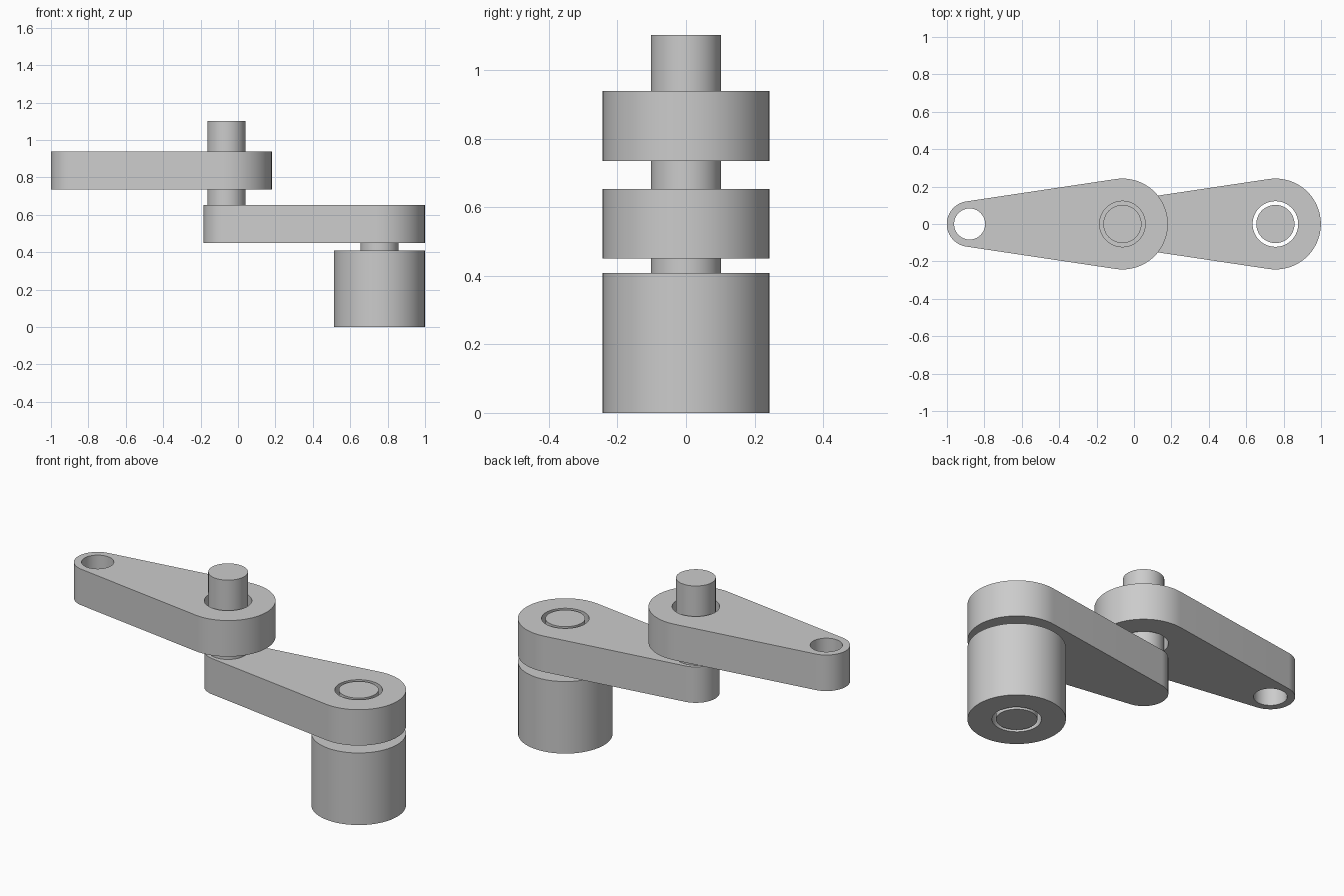
import bpy, bmesh, math
from mathutils import Vector

cube = bpy.data.objects.get("Cube")
if cube:
    bpy.data.objects.remove(cube, do_unlink=True)

steel = bpy.data.materials.new("grey_metal")
steel.use_nodes = True
GREY = (0.6, 0.6, 0.6, 1)
steel.diffuse_color = GREY
steel.node_tree.nodes["Principled BSDF"].inputs["Base Color"].default_value = GREY

# Shared dimensions
BASE_X, JOINT_X, TIP_X = 0.756, -0.062, -0.879
BIG_R, SMALL_R = 0.243, 0.122
BORE_R, SHAFT_R, TIP_HOLE_R = 0.122, 0.102, 0.083


def arc(cx, r, start, end, n):
    return [(cx + r * math.cos(start + (end - start) * i / n),
             r * math.sin(start + (end - start) * i / n)) for i in range(n + 1)]


def circle(cx, r, n=64):
    return arc(cx, r, 0, 2 * math.pi, n)[:-1]


def arm_outline(big_x, small_x):
    """Two round ends joined by their tangent lines."""
    t = math.acos((BIG_R - SMALL_R) / (big_x - small_x))
    a = math.pi - t
    return arc(big_x, BIG_R, -a, a, 48) + arc(small_x, SMALL_R, a, 2 * math.pi - a, 32)


def plate(name, loops, z0, z1):
    """Extrude an outline, with any further loops as through holes."""
    bm = bmesh.new()
    edges = []
    for loop in loops:
        vs = [bm.verts.new((x, y, z0)) for x, y in loop]
        edges += [bm.edges.new((vs[i - 1], vs[i])) for i in range(len(vs))]
    bmesh.ops.triangle_fill(bm, edges=edges, use_beauty=True, normal=Vector((0, 0, -1)))
    ext = bmesh.ops.extrude_face_region(bm, geom=bm.faces[:], use_keep_orig=True)
    top = [g for g in ext["geom"] if isinstance(g, bmesh.types.BMVert)]
    bmesh.ops.translate(bm, verts=top, vec=(0, 0, z1 - z0))
    bmesh.ops.recalc_face_normals(bm, faces=bm.faces[:])
    mesh = bpy.data.meshes.new(name)
    bm.to_mesh(mesh)
    bm.free()
    mesh.materials.append(steel)
    obj = bpy.data.objects.new(name, mesh)
    bpy.context.collection.objects.link(obj)
    bpy.ops.object.select_all(action='DESELECT')
    obj.select_set(True)
    bpy.context.view_layer.objects.active = obj
    bpy.ops.object.shade_smooth_by_angle(angle=math.radians(30))
    return obj


# Bored base housing and its shaft
plate("base_housing", [circle(BASE_X, BIG_R), circle(BASE_X, BORE_R)], 0, 0.408)
plate("base_shaft", [circle(BASE_X, SHAFT_R)], 0, 0.653)

# Lower arm carries the joint shaft on its narrow end
plate("lower_arm", [arm_outline(BASE_X, JOINT_X), circle(BASE_X, BORE_R)], 0.45, 0.653)
plate("joint_shaft", [circle(JOINT_X, SHAFT_R)], 0.55, 1.102)

# Upper arm with a bore and a tip hole
plate("upper_arm", [arm_outline(JOINT_X, TIP_X), circle(JOINT_X, BORE_R),
                    circle(TIP_X, TIP_HOLE_R)], 0.735, 0.939)
